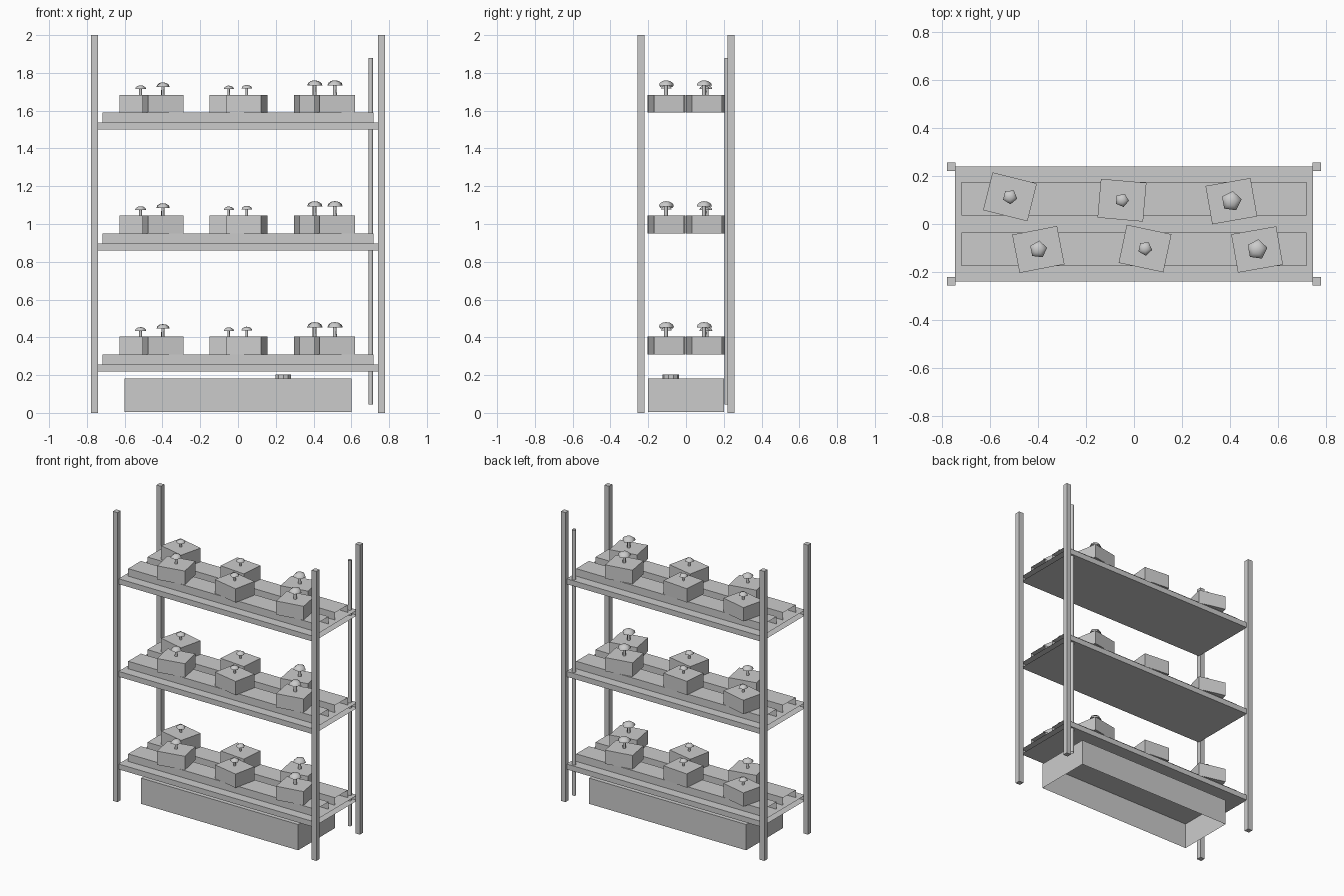
import bpy, bmesh, math
from mathutils import Matrix, Vector

if "Cube" in bpy.data.objects:
    bpy.data.objects.remove(bpy.data.objects["Cube"])

grey = bpy.data.materials.new("plain_grey")
grey.diffuse_color = (0.6, 0.6, 0.6, 1)
grey.use_nodes = True
grey.node_tree.nodes["Principled BSDF"].inputs["Base Color"].default_value = grey.diffuse_color


def finish(name, bm, loc=(0, 0, 0), angle=0):
    mesh = bpy.data.meshes.new(name)
    bm.to_mesh(mesh)
    bm.free()
    mesh.materials.append(grey)
    ob = bpy.data.objects.new(name, mesh)
    ob.location = loc
    ob.rotation_euler.z = math.radians(angle)
    bpy.context.collection.objects.link(ob)
    return ob


def box(name, x, y, z0, z1, sx, sy, angle=0, open_dirs=()):
    """Box from z0 to z1; faces pointing along open_dirs are left out."""
    bm = bmesh.new()
    bmesh.ops.create_cube(bm, size=1, matrix=Matrix.Diagonal((sx, sy, z1 - z0, 1)))
    bm.normal_update()
    gone = [f for f in bm.faces if any(f.normal.dot(Vector(d)) > 0.9 for d in open_dirs)]
    bmesh.ops.delete(bm, geom=gone, context='FACES')
    return finish(name, bm, (x, y, (z0 + z1) / 2), angle)


def lathe(name, x, y, rings, sides, angle=0, base=True, top=True, smooth=False):
    """Rings of (radius, z) from bottom to top; radius 0 makes a point."""
    bm = bmesh.new()
    loops = []
    for r, z in rings:
        n = sides if r > 0 else 1
        loops.append([bm.verts.new((r * math.cos(math.tau * i / sides),
                                    r * math.sin(math.tau * i / sides), z)) for i in range(n)])
    for a, b in zip(loops, loops[1:]):
        for i in range(sides):
            j = (i + 1) % sides
            vs = (a[i], a[j], b[0]) if len(b) == 1 else (a[i], a[j], b[j], b[i])
            bm.faces.new(vs).smooth = smooth
    if base:
        f = bm.faces.new(loops[0][::-1])
        for e in f.edges:
            e.smooth = False
    if top and len(loops[-1]) > 1:
        bm.faces.new(loops[-1])
    return finish(name, bm, (x, y, 0), angle)


ENDS = ((1, 0, 0), (-1, 0, 0))

# corner posts
for sx in (-1, 1):
    for sy in (-1, 1):
        box("corner_post", sx * 0.76, sy * 0.238, 0, 2, 0.035, 0.035)

# planting blocks: x, y, turn, cap radius, cap rim height above the block
plants = [
    (-0.516, 0.113, -14, 0.031, 0.030),
    (-0.050, 0.099, -5, 0.029, 0.030),
    (0.405, 0.095, 10, 0.043, 0.049),
    (-0.398, -0.106, 11, 0.037, 0.042),
    (0.046, -0.102, -12, 0.030, 0.033),
    (0.512, -0.106, 10, 0.043, 0.049),
]

for level in range(3):
    z = 0.22 + 0.64 * level
    # shelf board and the two grow channels, all open at the ends
    box("shelf", 0, 0, z, z + 0.037, 1.49, 0.48, open_dirs=ENDS)
    for sy in (-1, 1):
        box("grow_channel", 0, sy * 0.105, z + 0.037, z + 0.089, 1.435, 0.138,
            open_dirs=ENDS + ((0, 0, -1),))
    # blocks with one mushroom each
    for x, y, turn, r, h in plants:
        zb, zt = z + 0.089, z + 0.184
        box("planting_block", x, y, zb, zt, 0.19, 0.162, turn)
        rim = zt + h
        lathe("mushroom_stem", x, y, [(r * 0.26, zt), (r * 0.24, rim)], 5, turn,
              base=False, top=False, smooth=True)
        dome = [(r * math.cos(t), rim + 0.65 * r * math.sin(t))
                for t in (0, math.pi / 6, math.pi / 3)]
        lathe("mushroom_cap", x, y, dome + [(0, rim + 0.65 * r)], 5, turn, smooth=True)

# water tank, open underneath, with filler cap
box("water_tank", 0, 0, 0.005, 0.183, 1.2, 0.4, open_dirs=((0, 0, -1),))
lathe("tank_cap", 0.24, -0.08, [(0.044, 0.183), (0.044, 0.203)], 10, 90, base=False)

# riser pipe at the back right
lathe("riser_pipe", 0.703, 0.217, [(0.013, 0.045), (0.013, 1.88)], 8,
      base=False, top=False, smooth=True)
